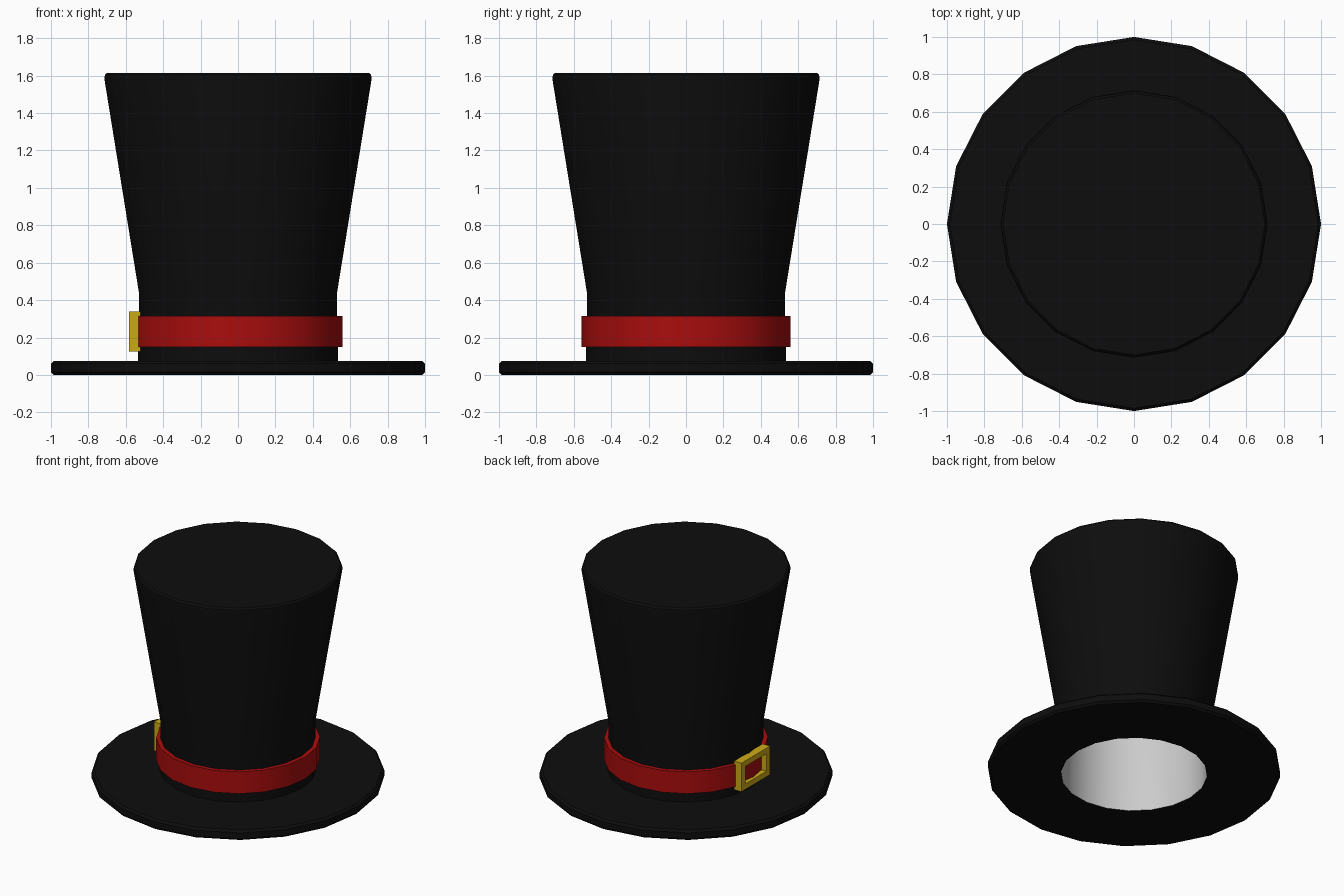
import bpy, bmesh
from math import cos, sin, pi, radians

if "Cube" in bpy.data.objects:
    bpy.data.objects.remove(bpy.data.objects["Cube"])

SIDES = 20


def material(name, rgb):
    m = bpy.data.materials.new(name)
    m.diffuse_color = (*rgb, 1)
    m.use_nodes = True
    m.node_tree.nodes["Principled BSDF"].inputs["Base Color"].default_value = m.diffuse_color
    return m


def finish(name, bm, mat=None, smooth=True):
    bmesh.ops.recalc_face_normals(bm, faces=bm.faces)
    me = bpy.data.meshes.new(name)
    bm.to_mesh(me)
    bm.free()
    ob = bpy.data.objects.new(name, me)
    bpy.context.collection.objects.link(ob)
    if mat:
        me.materials.append(mat)
    if smooth:
        bpy.ops.object.select_all(action='DESELECT')
        ob.select_set(True)
        bpy.context.view_layer.objects.active = ob
        bpy.ops.object.shade_smooth_by_angle(angle=radians(30))
    return ob


def lathe(name, profile, mat=None, closed=False, cap=False, flip=False):
    """Turn (radius, z) points around z; cap fills the last ring."""
    bm = bmesh.new()
    rings = [[bm.verts.new((r * cos(2 * pi * i / SIDES), r * sin(2 * pi * i / SIDES), z))
              for i in range(SIDES)] for r, z in profile]
    pairs = list(zip(rings, rings[1:]))
    if closed:
        pairs.append((rings[-1], rings[0]))
    for a, b in pairs:
        for i in range(SIDES):
            j = (i + 1) % SIDES
            bm.faces.new((a[i], a[j], b[j], b[i]))
    if cap:
        bm.faces.new(rings[-1])
    ob = finish(name, bm, mat)
    if flip:
        ob.data.flip_normals()
    return ob


black = material("black_felt", (0.004, 0.004, 0.004))
red = material("red_ribbon", (0.4, 0.004, 0.004))
gold = material("gold", (0.6, 0.4, 0.008))

# Brim and flared crown as one turned shell, starting at the head opening
lathe("hat_body", [
    (0.50, 0.0), (0.985, 0.0), (1.0, 0.015), (1.0, 0.06), (0.985, 0.075),
    (0.535, 0.075), (0.528, 0.43), (0.714, 1.58), (0.712, 1.603), (0.70, 1.615),
], black, cap=True)

# Grey lining inside the crown, facing inwards
lathe("lining", [(0.50, 0.0), (0.495, 0.43), (0.68, 1.58)], cap=True, flip=True)

# Ribbon band
lathe("band", [(0.525, 0.15), (0.56, 0.15), (0.56, 0.315), (0.525, 0.315)], red, closed=True)

# Buckle: rectangular frame on the -x side
bm = bmesh.new()
loops = []
for x in (-0.52, -0.582):
    for hy, hz in ((0.17, 0.108), (0.125, 0.066)):
        loops.append([bm.verts.new((x, sy * hy, 0.232 + sz * hz))
                      for sy, sz in ((-1, -1), (1, -1), (1, 1), (-1, 1))])
back_out, back_in, front_out, front_in = loops
for a, b in ((back_out, back_in), (back_in, front_in), (front_in, front_out), (front_out, back_out)):
    for i in range(4):
        j = (i + 1) % 4
        bm.faces.new((a[i], a[j], b[j], b[i]))
finish("buckle", bm, gold, smooth=False)
